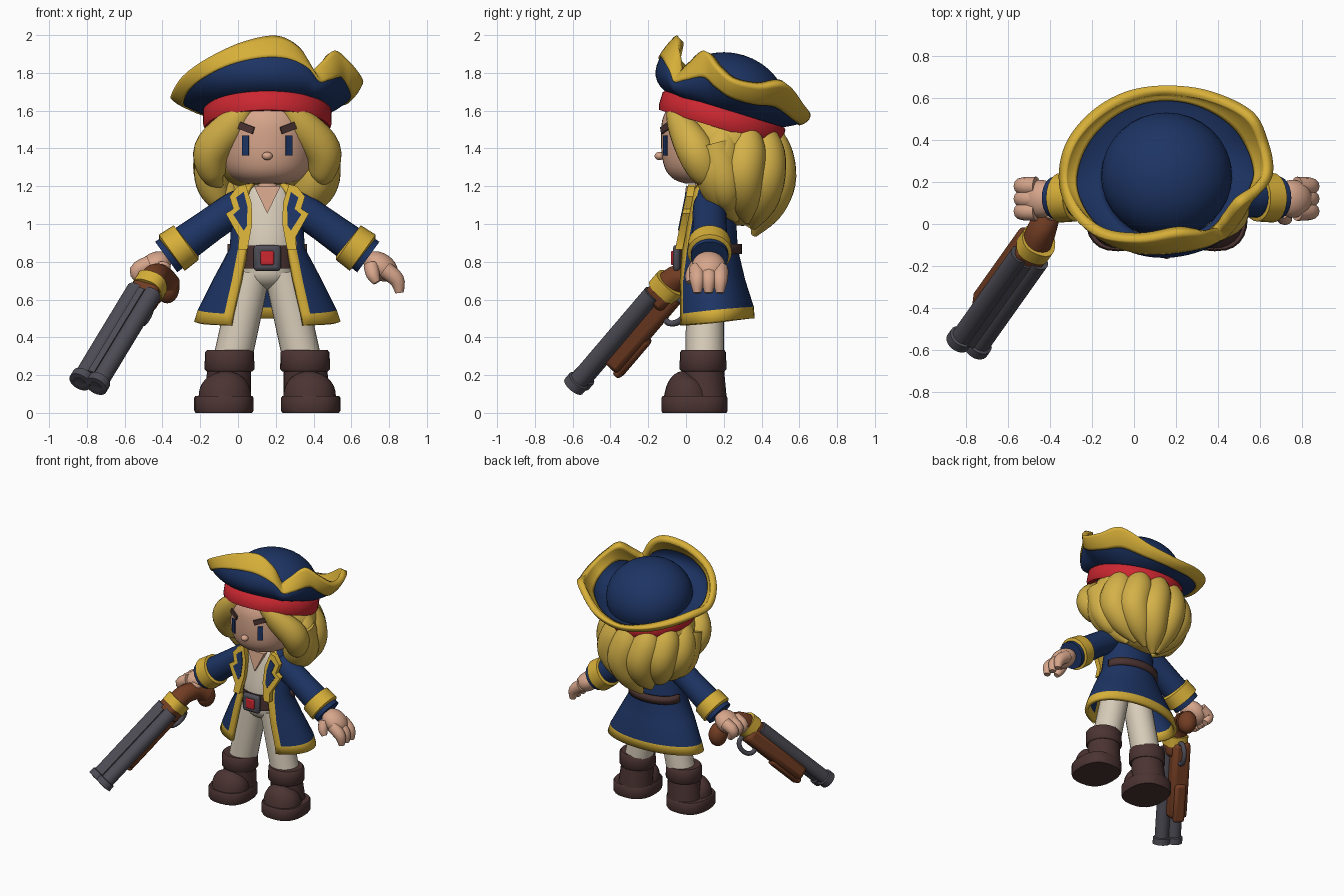
import bpy, bmesh, math
from mathutils import Vector, Matrix, Euler

default_cube = bpy.data.objects.get("Cube")
if default_cube:
    bpy.data.objects.remove(default_cube)

MID = .155  # the body's own centre line
UP = Vector((0, 0, 1))


def colour(name, red, green, blue):
    material = bpy.data.materials.new(name)
    material.use_nodes = True
    material.diffuse_color = (red, green, blue, 1)
    material.node_tree.nodes["Principled BSDF"].inputs["Base Color"].default_value = (red, green, blue, 1)
    return material


navy = colour("navy cloth", .012, .034, .126)
gold = colour("gold trim", .68, .43, .04)
blonde = colour("blonde hair", .66, .44, .065)
red = colour("red cloth", .6, .02, .03)
flesh = colour("skin", .68, .38, .26)
cream = colour("cream linen", .69, .61, .49)
leather = colour("dark leather", .07, .034, .032)
wood = colour("brown wood", .17, .047, .017)
metal = colour("gun metal", .076, .073, .092)


def finish(name, bm, materials, solid=0, bevel=0, place=None):
    bmesh.ops.recalc_face_normals(bm, faces=bm.faces)
    mesh = bpy.data.meshes.new(name)
    bm.to_mesh(mesh)
    bm.free()
    for material in materials:
        mesh.materials.append(material)
    part = bpy.data.objects.new(name, mesh)
    bpy.context.collection.objects.link(part)
    if place:
        part.matrix_world = place
    bpy.ops.object.select_all(action='DESELECT')
    part.select_set(True)
    bpy.context.view_layer.objects.active = part
    bpy.ops.object.shade_smooth_by_angle(angle=math.radians(45))
    if solid:
        shell = part.modifiers.new("thickness", 'SOLIDIFY')
        shell.thickness, shell.offset = solid, 0
    if bevel:
        edge = part.modifiers.new("rounded edges", 'BEVEL')
        edge.width, edge.segments = bevel, 2
    return part


def skin(name, rows, materials, closed=True, caps=True, rule=None, **options):
    """Faces between rows of points; the rule picks a colour from row and column."""
    bm = bmesh.new()
    grid = [[bm.verts.new(p) for p in row] for row in rows]
    count = len(grid[0])
    for i in range(len(grid) - 1):
        for j in range(count if closed else count - 1):
            k = (j + 1) % count
            face = bm.faces.new((grid[i][j], grid[i][k], grid[i + 1][k], grid[i + 1][j]))
            face.material_index = rule(i, j) if rule else 0
    if caps:
        bm.faces.new(grid[0])
        bm.faces.new(grid[-1])
    return finish(name, bm, materials, **options)


def spline(points, steps, closed=False):
    """Smooth run through control points of any dimension."""
    n, out = len(points), []
    pick = (lambda i: points[i % n]) if closed else (lambda i: points[min(max(i, 0), n - 1)])
    for i in range(n if closed else n - 1):
        for k in range(steps):
            t = k / steps
            out.append([(b + t * (c - a) / 2 + t * t * (a - b * 2.5 + c * 2 - d / 2)
                         + t ** 3 * (1.5 * (b - c) + (d - a) / 2))
                        for a, b, c, d in zip(pick(i - 1), pick(i), pick(i + 1), pick(i + 2))])
    return out if closed else out + [list(points[-1])]


def sweep(name, points, material, steps=1, sides=24, power=1, **options):
    """Tube through points of x, y, z, radius and optional second radius."""
    points = spline([p if len(p) > 4 else (*p, p[3]) for p in points], steps)
    spots, rows = [Vector(p[:3]) for p in points], []
    for i, p in enumerate(points):
        along = (spots[min(i + 1, len(spots) - 1)] - spots[max(i - 1, 0)]).normalized()
        across = along.cross(Vector((0, 1, 0))).normalized()
        other = across.cross(along)
        row = []
        for k in range(sides):
            c, s = math.cos(math.tau * k / sides), math.sin(math.tau * k / sides)
            row.append(spots[i] + across * (p[3] * math.copysign(abs(c) ** power, c))
                       + other * (p[4] * math.copysign(abs(s) ** power, s)))
        rows.append(row)
    return skin(name, rows, [material], **options)


def ball(name, spot, size, material, turn=(0, 0, 0)):
    bm = bmesh.new()
    bmesh.ops.create_uvsphere(bm, u_segments=32, v_segments=18, radius=1)
    bmesh.ops.transform(bm, verts=bm.verts, matrix=Matrix.LocRotScale(Vector(spot), Euler(turn), Vector(size)))
    return finish(name, bm, [material])


def box(name, spot, size, material, turn=(0, 0, 0), **options):
    bm = bmesh.new()
    bmesh.ops.create_cube(bm, size=1)
    bmesh.ops.transform(bm, verts=bm.verts, matrix=Matrix.LocRotScale(Vector(spot), Euler(turn), Vector(size)))
    return finish(name, bm, [material], **options)


def plate(name, outline, side, lift, material, depth=.04):
    """Flat piece lying on the sloping chest."""
    chest = [Vector((MID + side * x, -.045 + (z - .87) * .2 - lift, z)) for x, z in outline]
    back = [p + Vector((0, depth, 0)) for p in chest]
    return skin(name, [chest, back], [material])


# Head, face and torso
sweep("head", [(MID, .1, z, r, r * .95) for z, r in
      ((1.215, .11), (1.235, .17), (1.28, .215), (1.35, .238), (1.45, .245), (1.55, .238), (1.63, .2))],
      flesh, steps=3, sides=40)
ball("nose", (MID, -.14, 1.36), (.028, .026, .022), flesh)
sweep("neck", [(MID, .12, 1.1, .08), (MID, .12, 1.26, .07)], flesh)
sweep("shirt", [(MID, .11, .74, .15, .13), (MID, .11, .88, .165, .14),
                (MID, .115, 1.05, .16, .115), (MID, .12, 1.17, .13, .09), (MID, .12, 1.21, .08, .06)],
      cream, steps=3)
skin("open_collar", [[(MID + x, y + d, z) for x, y, z in
     ((-.07, .0, 1.2), (.07, .0, 1.2), (.0, -.018, 1.055))] for d in (0, .04)], [flesh])
ball("hips", (MID, .11, .75), (.155, .125, .1), cream)


# Coat: an open shell with gold hem and front edges
def wrap(z, wide, front, back, start, border, columns=40):
    middle, deep = (front + back) / 2, (back - front) / 2
    first, step = math.asin(start / wide), border / wide
    angles = [first] + [first + step + (math.tau - 2 * (first + step)) * k / columns
                        for k in range(columns + 1)] + [math.tau - first]
    return [(MID + wide * math.sin(a), middle - deep * math.cos(a),
             z + (.02 * (1 - math.cos(a)) if z < .6 else 0)) for a in angles]


coat = [(1.21, .10, .05, .2, .07), (1.17, .155, .025, .225, .1), (1.05, .175, .0, .25, .105),
        (.87, .185, -.04, .26, .11), (.7, .275, -.045, .3, .14),
        (.52, .355, -.045, .345, .18), (.46, .375, -.047, .35, .19)]
skin("coat", [wrap(*row, .05) for row in coat], [navy, gold], closed=False, caps=False, solid=.028,
     rule=lambda i, j: int(i == len(coat) - 2 or j in (0, 41)))
skin("back_belt", [wrap(z, .197, .04, .283, .196, .02) for z in (.895, .84)], [leather],
     closed=False, caps=False, solid=.026)
sweep("front_belt", [(MID, .105, .765, .165, .145), (MID, .105, .885, .165, .145)], leather)
box("buckle", (MID, -.05, .82), (.145, .04, .14), metal, bevel=.02)
box("buckle_stone", (MID, -.07, .82), (.07, .02, .075), red, bevel=.008)

# Parts that come in pairs
for side, label in ((1, "left_"), (-1, "right_")):
    def at(x, *rest):
        return (MID + side * x, *rest)

    plate(label + "lapel", [(.115, 1.21), (.083, 1.11), (.08, 1), (.105, .865), (.155, .865), (.15, .93),
                            (.22, 1.055), (.18, 1.08), (.2, 1.145), (.157, 1.2)], side, .012, gold)
    plate(label + "lapel_face", [(.125, 1.17), (.105, 1.09), (.108, .99), (.125, .965), (.18, 1.05),
                                 (.145, 1.08), (.165, 1.14)], side, .017, navy, depth=.008)

    box(label + "eye", at(.115, -.109, 1.415), (.037, .009, .105), navy, turn=(0, 0, side * .46))
    box(label + "brow", at(.115, -.109, 1.51), (.1, .009, .038), leather, turn=(0, -side * .33, side * .48))

    sweep(label + "leg", [at(.085, .1, .74, .1), at(.185, .1, .28, .102)], cream)
    sweep(label + "boot_sole", [at(.23, .045, 0, .15, .17), at(.23, .045, .012, .157, .175),
                                at(.23, .045, .08, .157, .175), at(.23, .045, .09, .15, .168)],
          leather, power=.8)
    sweep(label + "boot_toe", [at(.225, .01, .07, .14, .13), at(.222, .01, .13, .133, .115),
                               at(.22, .02, .18, .1, .085), at(.22, .03, .205, .04, .04)], leather, steps=3)
    sweep(label + "boot_shaft", [at(.21, .1, .08, .125, .115), at(.2, .09, .24, .115, .11)], leather)
    sweep(label + "boot_cuff", [at(.2, .09, z, r, r * .94) for z, r in
                                ((.22, .122), (.232, .132), (.32, .13), (.332, .12))], leather)

    sweep(label + "sleeve", [at(.1, .125, 1.125, .07), at(.16, .125, 1.09, .088), at(.3, .125, .995, .09),
                             at(.535, .125, .825, .1)], navy, steps=3)
    sweep(label + "sleeve_cuff", [at(.425, .125, .905, .1), at(.43, .125, .901, .113),
                                  at(.505, .125, .848, .118), at(.51, .125, .844, .1)], gold)
    ball(label + "palm", at(.6, .12, .775), (.1, .09, .07), flesh, turn=(0, side * .6, 0))
    curl = ((.62, .76), (.685, .705), (.7, .635)) if side > 0 else ((.62, .79), (.69, .75), (.66, .69))
    for number, y in enumerate((.06, .12, .18)):
        sweep(label + "finger_%d" % number, [at(x, y, z, r) for (x, z), r in zip(curl, (.045, .041, .022))],
              flesh, steps=4, sides=12)
    sweep(label + "thumb", [at(.55, .06, .78, .04), at(.56, .03, .73, .036), at(.58, .02, .69, .02)],
          flesh, steps=3, sides=12)

    # Parted fringe and side locks
    sweep(label + "fringe", [at(.085, -.065, 1.65, .03, .04), at(.18, -.03, 1.53, .083, .07),
                             at(.29, .05, 1.39, .1, .1), at(.285, .11, 1.26, .068, .08),
                             at(.24, .13, 1.2, .01)], blonde, steps=5)
    sweep(label + "shoulder_lock", [at(.28, .15, 1.42, .1), at(.29, .2, 1.24, .095),
                                    at(.25, .22, 1.13, .065), at(.18, .24, 1.07, .01)], blonde, steps=5)

# Back hair: a mass with swirling locks
ball("hair_mass", (MID, .21, 1.42), (.34, .28, .25), blonde)
ball("hair_nape", (MID, .3, 1.19), (.24, .19, .2), blonde)
for number, degrees in enumerate((-95, -62, -32, 0, 30, 62, 95)):
    a = math.radians(degrees)
    path = []
    for swirl, wide, z, r in ((0, .23, 1.5, .07), (.1, .255, 1.37, .11), (.22, .26, 1.22, .115),
                              (.1, .19, 1.07, .09), (-.2, .12, .94, .015)):
        turn = a + swirl
        lift = .07 * abs(math.sin(a)) * (1.5 - z) / .5
        path.append((MID + wide * 1.05 * math.sin(turn), .22 + (1.5 - z) * .06 + wide * .9 * math.cos(turn),
                     z + lift, r))
    sweep("hair_lock_%d" % number, path, blonde, steps=5)

# Headband, crown and cocked brim share one backward tilt
centre = Vector((MID, .19, 1.56))
tilt = Matrix.Rotation(math.radians(-17), 3, 'X')


def ring_point(angle, radius, height):
    return centre + tilt @ Vector((radius * math.cos(angle), radius * math.sin(angle), height))


skin("headband", [[ring_point(math.tau * k / 48, r, h) for k in range(48)] for r, h in
     ((.3, -.05), (.33, -.055), (.34, -.03), (.34, .04), (.33, .05), (.3, .05))], [red], caps=False)
ball("hat_crown", centre + Vector((0, .04, .09)), (.312, .305, .255), navy, turn=(math.radians(-17), 0, 0))
rim = [(.2, -.03, 1.98), (.31, -.03, 1.92), (.38, -.02, 1.8), (.43, .03, 1.84), (.5, .11, 1.91),
       (.59, .17, 1.84), (.64, .25, 1.77), (.62, .38, 1.74), (.55, .52, 1.75), (.36, .61, 1.63),
       (.15, .635, 1.58), (-.04, .605, 1.6), (-.2, .51, 1.64), (-.31, .37, 1.68), (-.34, .2, 1.69),
       (-.28, .06, 1.78), (-.15, -.04, 1.87), (.03, -.06, 1.95)]
brim, trim = [[] for _ in range(10)], [[] for _ in range(7)]
for spot in spline(rim, 6, closed=True):
    tip = Vector(spot)
    out = Vector((tip.x - centre.x, tip.y - centre.y, 0))
    base = ring_point(math.atan2(out.y, out.x), .3, .055)
    reach = (base - centre).xy.length + .15
    bend = centre + out.normalized() * reach
    bend.z = base.z + .33 * (tip.z - base.z)
    start = .57 - .13 * out.normalized().y  # the trim is widest at the back
    for rows, low, high in ((brim, 0, .85), (trim, start, 1)):
        for i, row in enumerate(rows):
            t = low + (high - low) * i / (len(rows) - 1)
            row.append(base * (1 - t) ** 2 + bend * (2 * t * (1 - t)) + tip * t * t)
skin("hat_brim", brim, [navy], caps=False, solid=.03)
skin("hat_trim", trim, [gold], caps=False, solid=.048)

# Double-barrelled gun, built along its own x axis and rolled a little
mount = Vector((-.47, -.11, .67))
forward = Vector((-.33, -.465, -.545)).normalized()
sideways = UP.cross(forward).normalized()
frame = Matrix((forward, sideways, forward.cross(sideways))).transposed().to_4x4()
frame.translation = mount
frame = frame @ Matrix.Rotation(math.radians(-20), 4, 'X')
for side, label in ((1, "left_"), (-1, "right_")):
    sweep(label + "barrel", [(x, side * .047, .02, r) for x, r in
          ((.06, .05), (.72, .05), (.725, .062), (.77, .062), (.775, .035), (.74, .03))], metal, place=frame)
box("barrel_rib", (.4, 0, .055), (.64, .035, .03), metal, place=frame)
box("gun_receiver", (.05, 0, -.01), (.12, .15, .14), wood, bevel=.03, place=frame)
box("gun_forestock", (.28, -.02, -.06), (.56, .135, .11), wood, bevel=.03, place=frame)
box("gun_forestock_grip", (.44, -.015, -.11), (.28, .085, .05), wood, bevel=.02, place=frame)
sweep("gun_band", [(x, 0, -.01, .09, .085) for x in (-.04, .03)], gold, power=.8, place=frame)
trigger_loop = [(.07 + .075 * math.cos(a), 0, -.125 + .055 * math.sin(a), .017)
                for a in (math.tau * k / 20 for k in range(21))]
sweep("trigger_guard", trigger_loop, metal, sides=10, place=frame)
# The grip bends down from the band through the hand
sweep("gun_grip", [(-.475, -.12, .66, .07), (-.44, -.03, .72, .068), (-.4, .07, .72, .06),
                   (-.37, .13, .68, .065)], wood, steps=4, power=.9)
ball("gun_butt", (-.375, .14, .665), (.065, .07, .085), wood)
